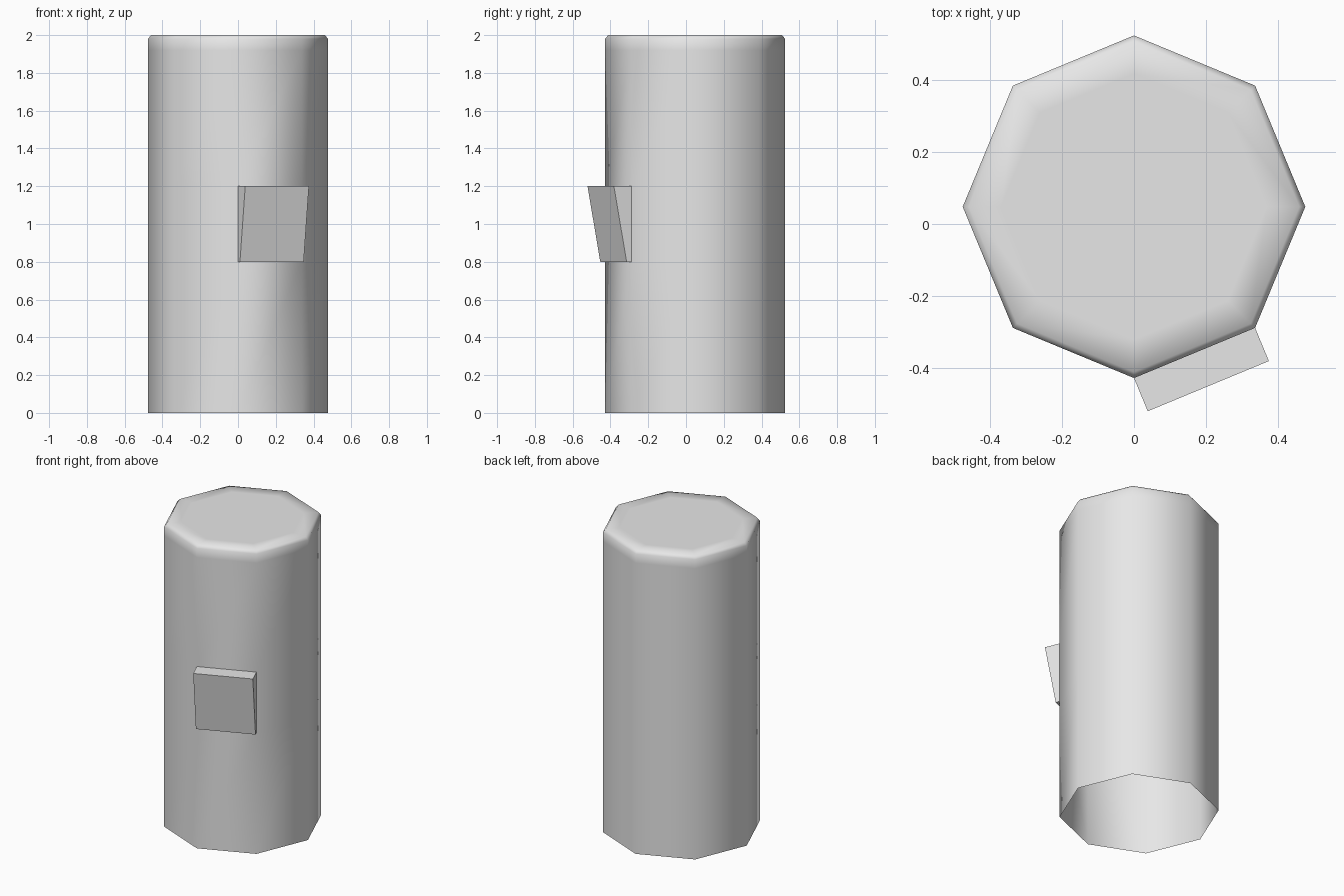
import bpy, bmesh, math
from mathutils import Vector

cube = bpy.data.objects.get("Cube")
if cube:
    bpy.data.objects.remove(cube, do_unlink=True)

SIDES = 8
CENTRE = Vector((0, 0.048, 0))
RADIUS = 0.477

grey = bpy.data.materials.new("light_grey")
grey.use_nodes = True
grey.diffuse_color = (0.8, 0.8, 0.8, 1)
grey.node_tree.nodes["Principled BSDF"].inputs["Base Color"].default_value = (0.8, 0.8, 0.8, 1)

bm = bmesh.new()


def ring(radius, z):
    """Eight-sided loop of vertices; side 0 starts at the front corner."""
    verts = []
    for i in range(SIDES):
        a = math.tau * i / SIDES - math.pi / 2
        verts.append(bm.verts.new(CENTRE + Vector((radius * math.cos(a), radius * math.sin(a), z))))
    return verts


# Open-bottomed wall, softened shoulder and flat top
profile = [(RADIUS, 0), (RADIUS, 0.8), (RADIUS, 1.2), (RADIUS, 1.92),
           (RADIUS, 1.98), (0.46, 2), (0.37, 2)]
rings = [ring(r, z) for r, z in profile]
panel = None
for level, (low, high) in enumerate(zip(rings, rings[1:])):
    for i in range(SIDES):
        j = (i + 1) % SIDES
        face = bm.faces.new((low[i], low[j], high[j], high[i]))
        face.smooth = True
        if level == 1 and i == 0:
            panel = face
cap = bm.faces.new(rings[-1])
cap.smooth = True
bm.normal_update()

# Wedge block pulled out of one wall panel, deeper at its top
outward = panel.normal.copy()
before = set(bm.faces)
result = bmesh.ops.extrude_face_region(bm, geom=[panel])
for v in result["geom"]:
    if isinstance(v, bmesh.types.BMVert):
        v.co += outward * (0.1 if v.co.z > 1 else 0.027)
if panel.is_valid:
    bmesh.ops.delete(bm, geom=[panel], context="FACES_ONLY")
for face in bm.faces:
    if face not in before:
        face.smooth = False

bm.normal_update()
mesh = bpy.data.meshes.new("octagonal_body")
bm.to_mesh(mesh)
bm.free()
mesh.materials.append(grey)
body = bpy.data.objects.new("octagonal_body", mesh)
bpy.context.collection.objects.link(body)
